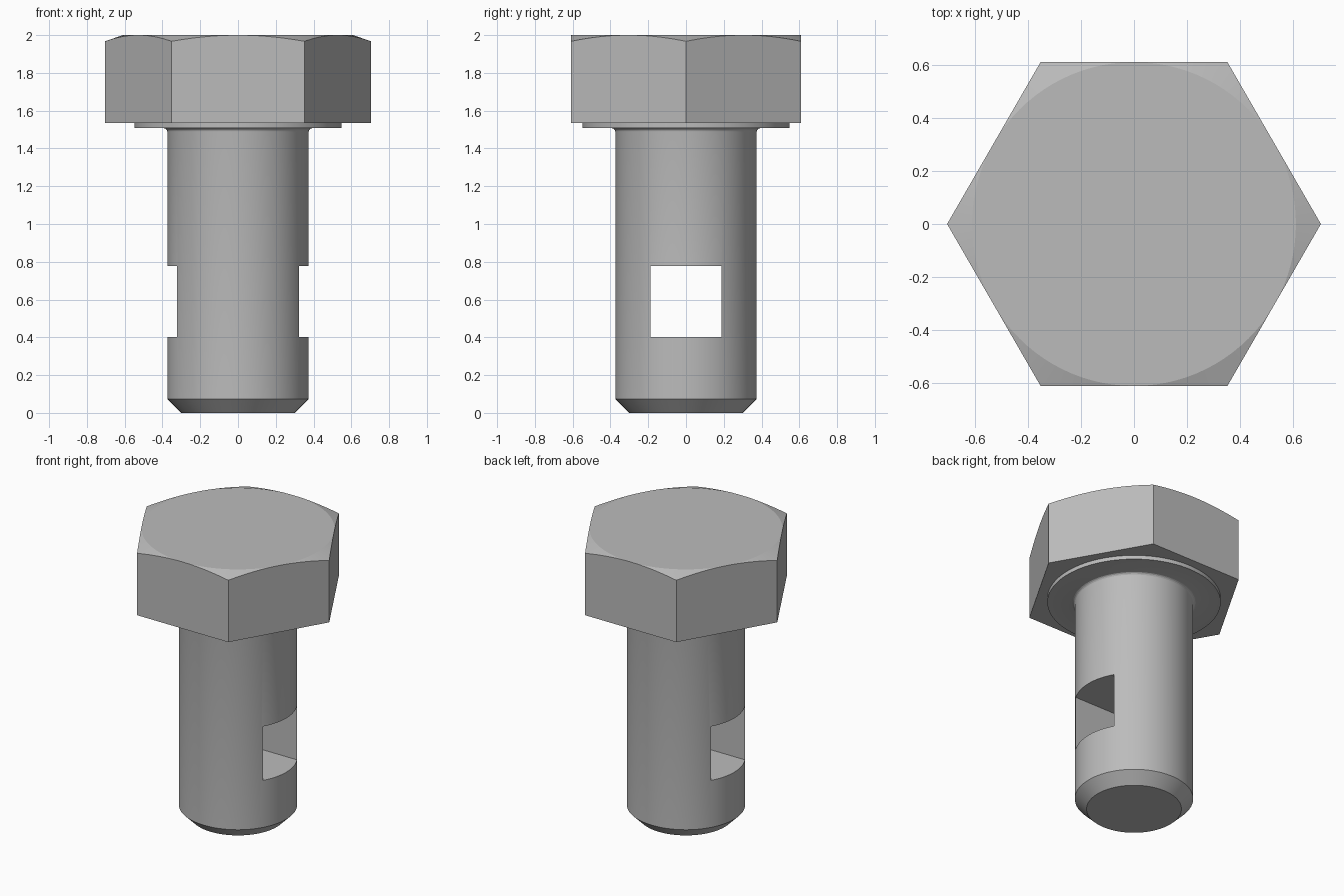
import bpy, bmesh, math

cube = bpy.data.objects.get("Cube")
if cube:
    bpy.data.objects.remove(cube, do_unlink=True)

steel = bpy.data.materials.new("grey steel")
steel.use_nodes = True
GREY = (0.50, 0.50, 0.50, 1)
steel.diffuse_color = GREY
steel.node_tree.nodes["Principled BSDF"].inputs["Base Color"].default_value = GREY


def lathe(name, profile, sides):
    """Closed solid turned round z from (radius, height) points, bottom to top."""
    bm = bmesh.new()
    rings = []
    for r, z in profile:
        rings.append([bm.verts.new((r * math.cos(math.tau * i / sides),
                                    r * math.sin(math.tau * i / sides), z))
                      for i in range(sides)])
    for low, high in zip(rings, rings[1:]):
        for i in range(sides):
            j = (i + 1) % sides
            bm.faces.new((low[i], low[j], high[j], high[i]))
    bm.faces.new(rings[0][::-1])
    bm.faces.new(rings[-1])
    mesh = bpy.data.meshes.new(name)
    bm.to_mesh(mesh)
    bm.free()
    mesh.materials.append(steel)
    obj = bpy.data.objects.new(name, mesh)
    bpy.context.collection.objects.link(obj)
    return obj


def carve(obj, tool, operation):
    """Apply a boolean with the tool, remove the tool and smooth the result."""
    mod = obj.modifiers.new("carve", 'BOOLEAN')
    mod.operation, mod.solver, mod.object = operation, 'EXACT', tool
    bpy.ops.object.select_all(action='DESELECT')
    bpy.context.view_layer.objects.active = obj
    obj.select_set(True)
    bpy.ops.object.modifier_apply(modifier=mod.name)
    bpy.data.objects.remove(tool, do_unlink=True)
    bpy.ops.object.shade_smooth_by_angle(angle=math.radians(15))


# Hexagonal head, corners trimmed by a shallow cone
CORNER, FLAT = 0.704, 0.61
SLOPE = 0.35
head = lathe("hex_head", [(CORNER, 1.535), (CORNER, 2.0)], 6)
cone = lathe("chamfer_cone", [(0.9, 1.4), (0.9, 2 - SLOPE * (0.9 - FLAT)), (FLAT, 2.0)], 96)
carve(head, cone, 'INTERSECT')

# Chamfered shank with a small fillet under the bearing collar
R, COLLAR_Z, FILLET = 0.374, 1.508, 0.022
profile = [(0.30, 0), (R, 0.074)]
for k in range(5):
    a = math.pi / 2 * k / 4
    profile.append((R + FILLET * (1 - math.cos(a)),
                    COLLAR_Z - FILLET * (1 - math.sin(a))))
profile += [(0.548, COLLAR_Z), (0.548, 1.54)]
shank = lathe("shank_and_collar", profile, 96)

# Square window straight through the shank from side to side
bpy.ops.mesh.primitive_cube_add(size=1, location=(0, 0, 0.59))
window = bpy.context.object
window.name = "window_cutter"
window.scale = (2, 0.376, 0.376)
window.hide_render = True
window.data.materials.append(steel)
bpy.context.view_layer.update()
carve(shank, window, 'DIFFERENCE')
